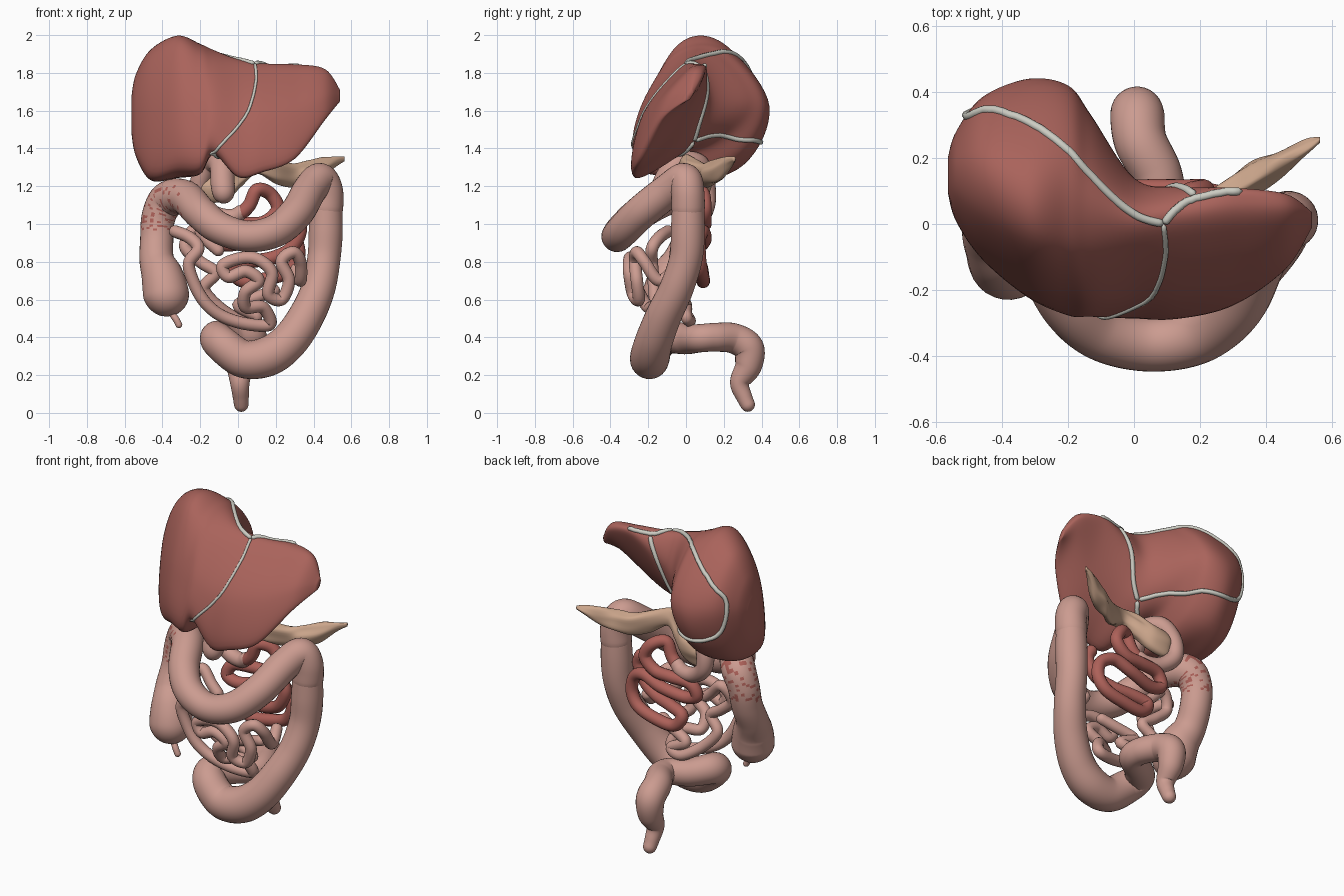
import bpy, bmesh, math, random
from mathutils import Vector
from mathutils.bvhtree import BVHTree

random.seed(4)


def material(name, rgb):
    m = bpy.data.materials.new(name)
    m.diffuse_color = (*rgb, 1)
    return m


LIVER = material("liver_red", (0.40, 0.125, 0.105))
RED = material("jejunum_red", (0.42, 0.12, 0.10))
PINK = material("bowel_pink", (0.60, 0.33, 0.28))
TAN = material("pancreas_tan", (0.60, 0.38, 0.26))
WHITE = material("ligament_grey", (0.60, 0.60, 0.54))


def spline(pts, n, closed=False):
    """Catmull-Rom samples through the points."""
    k = len(pts)
    get = (lambda i: pts[i % k]) if closed else (lambda i: pts[min(max(i, 0), k - 1)])
    out = []
    for i in range(k if closed else k - 1):
        a, b, c, d = get(i - 1), get(i), get(i + 1), get(i + 2)
        for s in range(n):
            t = s / n
            out.append(0.5 * (2 * b + (c - a) * t + (2 * a - 5 * b + 4 * c - d) * t * t
                              + (3 * b - a - 3 * c + d) * t ** 3))
    if not closed:
        out.append(pts[-1].copy())
    return out


def skin(name, rings, mat):
    """Joins a row of closed rings into a smooth closed mesh."""
    m = len(rings[0])
    verts = [v for r in rings for v in r]
    faces = [(i * m + j, i * m + (j + 1) % m, (i + 1) * m + (j + 1) % m, (i + 1) * m + j)
             for i in range(len(rings) - 1) for j in range(m)]
    faces += [tuple(range(m)), tuple(range((len(rings) - 1) * m, len(rings) * m))]
    me = bpy.data.meshes.new(name)
    me.from_pydata(verts, [], faces)
    bm = bmesh.new()
    bm.from_mesh(me)
    bmesh.ops.recalc_face_normals(bm, faces=bm.faces)
    bm.to_mesh(me)
    bm.free()
    me.polygons.foreach_set("use_smooth", [True] * len(me.polygons))
    me.materials.append(mat)
    ob = bpy.data.objects.new(name, me)
    bpy.context.collection.objects.link(ob)
    return ob


def tube(name, pts, mat, r=None, n=10, sides=20, snap=None):
    """Round-ended tube; points are (x, y, z) with r, or (x, y, z, radius)."""
    pts = [Vector(p if len(p) == 4 else (*p, r)) for p in pts]
    samples = spline(pts, n)
    path, rad = [p.to_3d() for p in samples], [p[3] for p in samples]
    if snap:
        path = [snap.find_nearest(p)[0] for p in path]
    dist = [0]
    for a, b in zip(path, path[1:]):
        dist.append(dist[-1] + (b - a).length)
    rings, side = [], Vector((0.31, 0.87, 0.38))
    for i, p in enumerate(path):
        t = (path[min(i + 1, len(path) - 1)] - path[max(i - 1, 0)]).normalized()
        side = (side - t * side.dot(t)).normalized()
        up = t.cross(side)
        e = min(1, min(dist[i], dist[-1] - dist[i]) / rad[i])
        q = rad[i] * max(0.05, math.sqrt(max(0, 1 - (1 - e) ** 2)))
        rings.append([p + q * (side * math.cos(a) + up * math.sin(a))
                      for a in (math.tau * j / sides for j in range(sides))])
    return skin(name, rings, mat)


# Liver: yz sections along x (front edge, front, top front, top back, back, underside)
liver_sections = [
    (-.565, .10, 1.50, .10, 1.60, .13, 1.66, .17, 1.66, .20, 1.60, .15, 1.50),
    (-.54, .02, 1.38, .03, 1.62, .10, 1.77, .20, 1.78, .28, 1.62, .18, 1.39),
    (-.46, -.08, 1.26, -.08, 1.60, .04, 1.88, .22, 1.90, .385, 1.63, .23, 1.29),
    (-.32, -.18, 1.28, -.19, 1.61, -.03, 1.955, .20, 1.955, .44, 1.62, .27, 1.29),
    (-.20, -.24, 1.285, -.23, 1.60, -.06, 1.905, .20, 1.925, .42, 1.63, .22, 1.33),
    (-.13, -.25, 1.38, -.24, 1.62, -.06, 1.875, .15, 1.90, .33, 1.64, .12, 1.42),
    (0, -.265, 1.25, -.24, 1.56, -.06, 1.825, .06, 1.855, .14, 1.64, .04, 1.43),
    (.13, -.275, 1.275, -.23, 1.57, -.04, 1.81, .06, 1.84, .11, 1.70, -.02, 1.46),
    (.30, -.24, 1.345, -.185, 1.60, -.02, 1.80, .07, 1.845, .105, 1.79, -.03, 1.53),
    (.46, -.13, 1.55, -.10, 1.67, .00, 1.79, .06, 1.82, .09, 1.78, .02, 1.66),
    (.54, -.01, 1.65, .00, 1.68, .015, 1.70, .03, 1.71, .035, 1.69, .02, 1.66)]
loops = [spline([Vector((s[0], s[k], s[k + 1])) for k in range(1, 13, 2)], 9, True)
         for s in liver_sections]
lines = [spline([lp[j] for lp in loops], 8) for j in range(54)]
liver = skin("liver", [list(r) for r in zip(*lines)], LIVER)
surface = BVHTree.FromPolygons([v.co for v in liver.data.vertices],
                               [p.vertices for p in liver.data.polygons])

# Ligaments lying on the liver
ligaments = {
    "falciform_ligament": [(.09, .0, 1.85), (.10, -.13, 1.78), (.06, -.25, 1.63), (0, -.27, 1.52),
                           (-.08, -.27, 1.43), (-.14, -.26, 1.36)],
    "coronary_ligament": [(.09, 0, 1.85), (0, .03, 1.87), (-.1, .12, 1.90), (-.2, .25, 1.93),
                          (-.33, .35, 1.88), (-.45, .39, 1.80), (-.52, .34, 1.70),
                          (-.51, .36, 1.52), (-.42, .40, 1.44), (-.2, .38, 1.43),
                          (-.08, .2, 1.44), (0, .04, 1.45)],
    "left_triangular_ligament": [(.09, 0, 1.85), (.13, .05, 1.86), (.18, .1, 1.86), (.33, .11, 1.85)],
    "venous_ligament": [(.18, .11, 1.84), (.12, .12, 1.70), (.06, .06, 1.55), (0, .03, 1.45)],
    "round_ligament": [(0, .03, 1.45), (-.07, -.1, 1.39), (-.14, -.26, 1.36)]}
for name, pts in ligaments.items():
    tube(name, pts, WHITE, 0.008 if "falci" in name else 0.013, 8, 8, surface)

# Pancreas: lumpy flattened loft
pancreas = []
for x, y, z, ry, rz in [(-.2, .08, 1.2, .02, .03), (-.15, .09, 1.2, .045, .08),
                        (-.05, .08, 1.21, .05, .075), (.02, .04, 1.27, .045, .065),
                        (.1, .0, 1.31, .045, .06), (.2, .04, 1.28, .05, .07),
                        (.29, .10, 1.26, .045, .065), (.36, .14, 1.28, .055, .06),
                        (.44, .185, 1.29, .045, .055), (.52, .23, 1.33, .03, .025),
                        (.565, .255, 1.345, .01, .012)]:
    ring = []
    for j in range(10):
        k = random.uniform(.75, 1.18)
        a = math.tau * j / 10
        ring.append(Vector((x, y + ry * k * math.cos(a), z + rz * k * math.sin(a))))
    pancreas.append(spline(ring, 3, True))
lines = [spline([r[j] for r in pancreas], 6) for j in range(30)]
skin("pancreas", [list(r) for r in zip(*lines)], TAN)

# Large intestine from caecum to rectum
colon = tube("ascending_and_transverse_colon", [
    (-.375, -.12, .51, .115), (-.38, -.11, .62, .122), (-.40, -.08, .72, .112), (-.43, -.03, .81, .092),
    (-.43, .02, .92, .088), (-.42, .04, 1.04, .09), (-.37, .02, 1.13, .097), (-.28, -.09, 1.14, .092),
    (-.20, -.24, 1.06, .088), (-.10, -.33, .98, .085), (.05, -.365, .935, .083),
    (.20, -.335, .965, .087), (.31, -.24, 1.06, .09), (.38, -.09, 1.18, .09),
    (.435, -.01, 1.235, .088), (.47, .01, 1.16, .088), (.46, .01, 1.0, .09)], PINK, sides=28)
tube("descending_and_sigmoid_colon", [
    (.467, .01, 1.18, .08), (.465, .01, .98, .09), (.455, 0, .82, .088), (.425, -.05, .66, .09),
    (.36, -.12, .51, .095), (.27, -.17, .38, .10), (.16, -.19, .30, .105), (.03, -.19, .285, .10),
    (-.08, -.16, .36, .095), (-.11, -.09, .40, .088), (-.03, .0, .39, .08), (.07, .07, .395, .075),
    (.07, .15, .40, .076), (.02, .25, .395, .08), (.01, .33, .345, .082), (.01, .33, .25, .072),
    (.01, .285, .16, .052), (.015, .31, .08, .042), (.02, .345, .01, .036)], PINK, sides=28)

# Red flecks on the right bend of the colon
colon.data.materials.append(RED)
for p in colon.data.polygons:
    if p.center.x < -.3 and .97 < p.center.z < 1.2 and random.random() < .25:
        p.material_index = 1

tube("appendix", [(-.37, -.12, .56), (-.345, -.13, .52), (-.325, -.14, .49), (-.305, -.14, .45)], PINK, .018)

# Duodenum
tube("duodenum", [
    (-.07, -.15, 1.11, .05), (-.08, -.12, 1.2, .064), (-.09, -.05, 1.31, .062), (-.14, .06, 1.32, .055),
    (-.20, .1, 1.23, .052), (-.20, .11, 1.12, .048), (-.12, .09, 1.05, .045),
    (-.02, .07, 1.04, .042), (.04, .05, 1.09, .036)], PINK)

# Jejunum coils
tube("jejunum", [
    (.0, .06, 1.04), (.06, .05, 1.10), (.10, .05, 1.18), (.17, .09, 1.16), (.21, .10, 1.08),
    (.14, .10, 1.01), (.03, .10, 1.0), (-.09, .09, .99), (-.13, .08, .92), (-.05, .08, .89),
    (.10, .10, .92), (.22, .09, .96), (.30, .07, .92), (.32, .07, .83), (.27, .08, .75),
    (.15, .09, .71), (.02, .09, .70), (-.03, .08, .77), (.06, .06, .80), (.18, .03, .82),
    (.28, 0, .87), (.33, -.01, .97), (.29, 0, 1.05)], RED, .036, 8, 16)

# Ileum coils, front and back
tube("front_ileum", [
    (.30, -.04, .78), (.33, -.14, .70), (.33, -.22, .80), (.29, -.26, .85), (.23, -.27, .80),
    (.27, -.26, .70), (.23, -.25, .60), (.16, -.28, .63), (.18, -.30, .74), (.11, -.30, .81),
    (.02, -.29, .82), (-.08, -.28, .78), (-.05, -.28, .72), (.04, -.28, .75), (.11, -.27, .70),
    (.04, -.25, .64), (.04, -.20, .56), (.13, -.15, .56), (.17, -.10, .47), (.05, -.12, .47),
    (-.08, -.14, .51), (-.17, -.16, .58), (-.23, -.17, .68), (-.26, -.18, .79),
    (-.21, -.18, .87), (-.26, -.14, .93), (-.36, -.08, .97)], PINK, .033, 8, 16)
tube("back_ileum", [
    (.22, -.06, .66), (.12, -.03, .62), (0, 0, .57), (.10, .0, .51), (.02, .02, .49),
    (-.10, -.02, .56), (-.18, -.05, .66), (-.12, -.07, .74), (-.20, -.06, .80),
    (-.28, -.05, .88), (-.23, -.02, .97), (-.15, -.04, .90), (-.08, -.05, .84)], PINK, .032, 8, 16)
